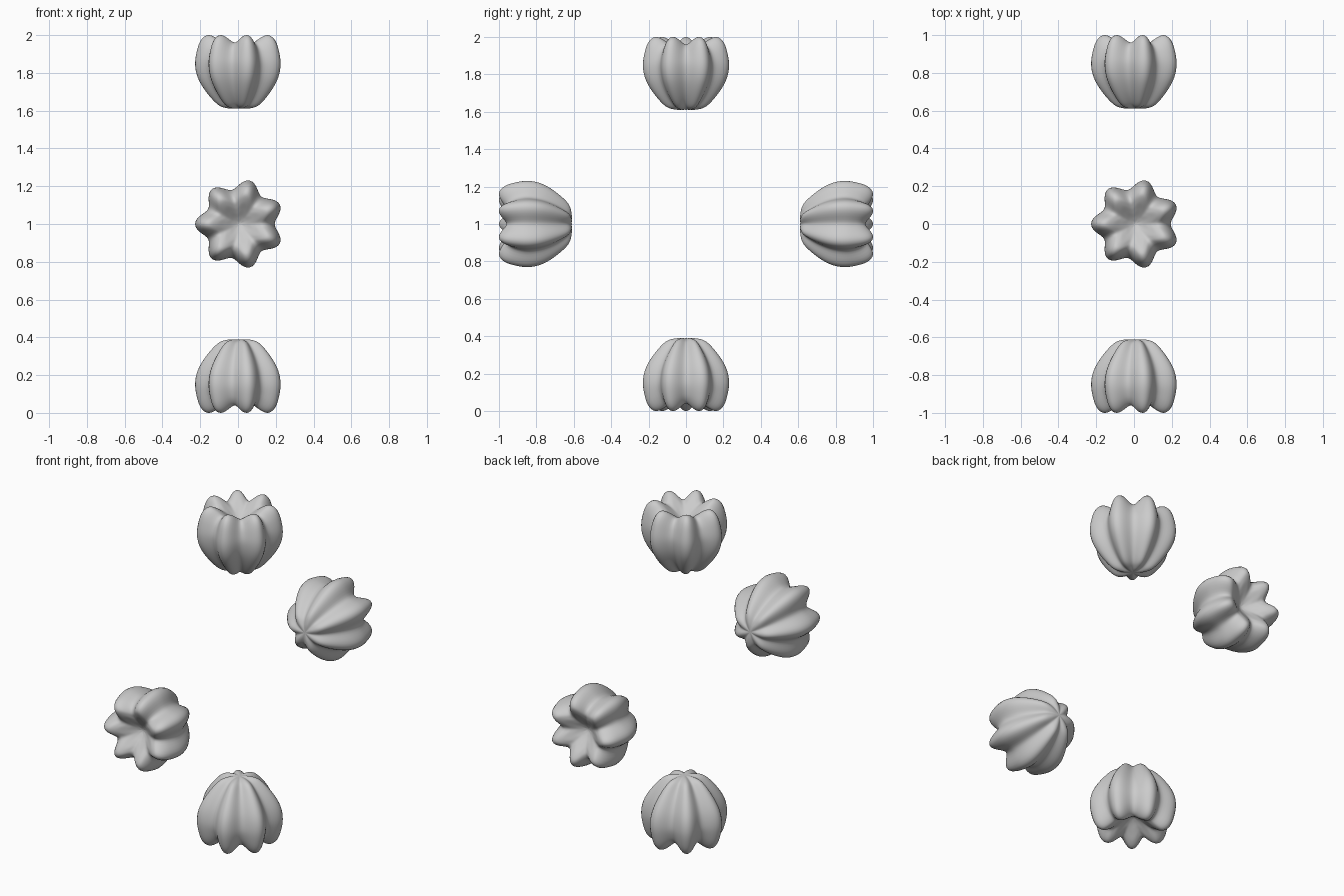
import bpy, bmesh, math
from mathutils import Vector

if "Cube" in bpy.data.objects:
    bpy.data.objects.remove(bpy.data.objects["Cube"])

LOBES, SEGS, STEPS = 7, 98, 5

# (radius, distance inward from the outer end) along a lobe ridge and along a groove
RIDGE = [(0, .10), (.035, .085), (.08, .05), (.125, .015), (.165, 0), (.20, .02), (.223, .07),
         (.236, .15), (.222, .225), (.178, .30), (.115, .368), (.06, .388), (0, .388)]
GROOVE = [(0, .10), (.03, .088), (.06, .068), (.09, .05), (.12, .04), (.148, .053), (.172, .09),
          (.185, .15), (.172, .225), (.135, .30), (.085, .362), (.045, .383), (0, .388)]


def smooth_path(pts):
    """Catmull-Rom curve through the points."""
    p = [Vector(q) for q in pts]
    p = [Vector((-p[1].x, p[1].y))] + p + [Vector((-p[-2].x, p[-2].y))]
    out = []
    for i in range(1, len(p) - 2):
        a, b, c, d = p[i - 1:i + 3]
        for s in range(STEPS):
            t = s / STEPS
            out.append(.5 * (2 * b + (c - a) * t + (2 * a - 5 * b + 4 * c - d) * t * t
                             + (3 * b - a - 3 * c + d) * t ** 3))
    out.append(p[-2])
    return out


def lobed_mesh():
    bm = bmesh.new()
    ridge, groove = smooth_path(RIDGE), smooth_path(GROOVE)
    rings = []
    for a, b in zip(ridge[1:-1], groove[1:-1]):
        ring = []
        for k in range(SEGS):
            ang = math.pi + 2 * math.pi * k / SEGS
            f = .5 + .5 * math.cos(LOBES * (ang - math.pi))
            q = b.lerp(a, f)
            ring.append(bm.verts.new((q.x * math.cos(ang), q.x * math.sin(ang), 1 - q.y)))
        rings.append(ring)
    outer = bm.verts.new((0, 0, 1 - RIDGE[0][1]))
    inner = bm.verts.new((0, 0, 1 - RIDGE[-1][1]))
    for k in range(SEGS):
        n = (k + 1) % SEGS
        bm.faces.new((outer, rings[0][k], rings[0][n]))
        bm.faces.new((inner, rings[-1][n], rings[-1][k]))
        for r0, r1 in zip(rings, rings[1:]):
            bm.faces.new((r0[k], r1[k], r1[n], r0[n]))
    bmesh.ops.recalc_face_normals(bm, faces=bm.faces)
    for face in bm.faces:
        face.smooth = True
    me = bpy.data.meshes.new("lobed_pod")
    bm.to_mesh(me)
    bm.free()
    return me


# Four pods around the x axis, dimpled ends facing outward
mesh = lobed_mesh()
for i, name in enumerate(("top_pod", "front_pod", "bottom_pod", "back_pod")):
    ob = bpy.data.objects.new(name, mesh)
    ob.location = (.009, 0, 1)
    ob.rotation_euler = (i * math.pi / 2, 0, 0)
    bpy.context.collection.objects.link(ob)
